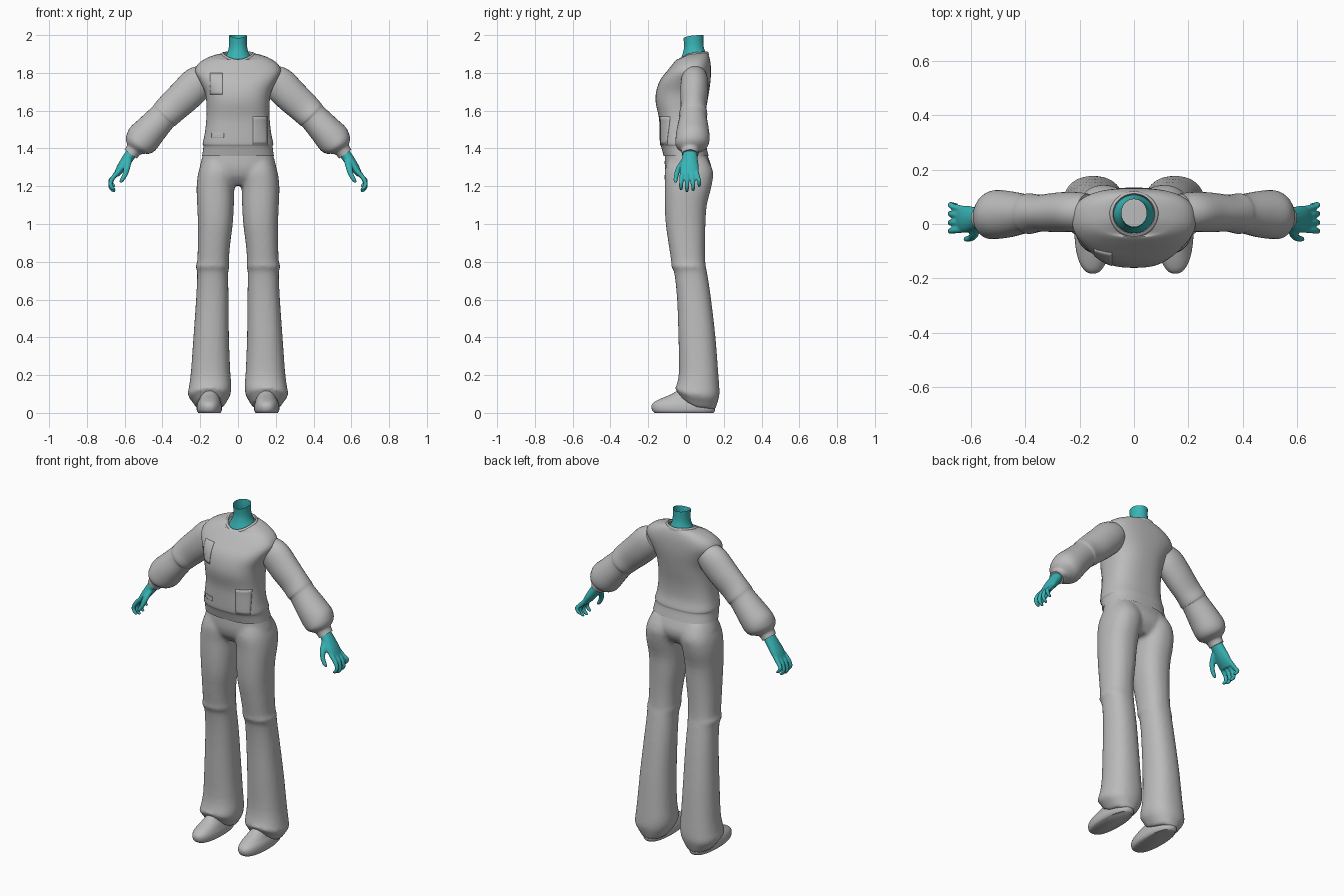
import bpy, bmesh, math
from mathutils import Vector
from mathutils.bvhtree import BVHTree

if "Cube" in bpy.data.objects:
    bpy.data.objects.remove(bpy.data.objects["Cube"])


def material(name, rgb):
    m = bpy.data.materials.new(name)
    m.diffuse_color = (*rgb, 1)
    m.use_nodes = True
    m.node_tree.nodes["Principled BSDF"].inputs["Base Color"].default_value = m.diffuse_color
    return m


CLOTH = material("grey cloth", (0.5, 0.5, 0.5))
SKIN = material("teal skin", (0.04, 0.46, 0.47))


def smooth_rows(rows, steps=3):
    """Catmull-Rom interpolation of a list of equal-length tuples."""
    out = []
    for i in range(len(rows) - 1):
        p = [rows[max(i - 1, 0)], rows[i], rows[i + 1], rows[min(i + 2, len(rows) - 1)]]
        for s in range(steps):
            t = s / steps
            out.append([0.5 * (2 * b + (c - a) * t + (2 * a - 5 * b + 4 * c - d) * t * t
                               + (3 * b - a - 3 * c + d) * t ** 3) for a, b, c, d in zip(*p)])
    return out + [list(rows[-1])]


def skin_rings(bm, rings, cap):
    loops = [[bm.verts.new(p) for p in ring] for ring in rings]
    n = len(loops[0])
    for a, b in zip(loops, loops[1:]):
        for i in range(n):
            bm.faces.new((a[i], a[(i + 1) % n], b[(i + 1) % n], b[i]))
    if cap:
        bm.faces.new(loops[0])
        bm.faces.new(loops[-1][::-1])


def se(v, power):
    return math.copysign(abs(v) ** (2 / power), v)


def body(bm, rows, sx=1, power=2.3, cap=True, n=40):
    """Horizontal rings: (z, centre x, half width, front y, back y, front lift)."""
    rings = []
    for z, cx, rx, yf, yb, lift in smooth_rows(rows):
        ring = []
        for i in range(n):
            c, s = math.cos(math.tau * i / n), math.sin(math.tau * i / n)
            ring.append((sx * (cx + rx * se(c, power)),
                         (yf + yb) / 2 + (yb - yf) / 2 * se(s, power),
                         z + lift * ((1 - s) / 2) ** 3))
        rings.append(ring)
    skin_rings(bm, rings, cap)


def tube(bm, rows, sx=1, n=24):
    """Rings across a path: (x, y, z, in-plane radius, y radius)."""
    pts = smooth_rows(rows)
    rings = []
    for k, (x, y, z, a, b) in enumerate(pts):
        p, q = pts[max(k - 1, 0)], pts[min(k + 1, len(pts) - 1)]
        u = Vector((p[2] - q[2], 0, q[0] - p[0])).normalized()
        rings.append([(sx * (x + u.x * a * math.cos(t)), y + b * math.sin(t), z + u.z * a * math.cos(t))
                      for t in (math.tau * i / n for i in range(n))])
    skin_rings(bm, rings, True)


def finish(bm, name, mat, voxel=0):
    bmesh.ops.recalc_face_normals(bm, faces=bm.faces[:])
    me = bpy.data.meshes.new(name)
    bm.to_mesh(me)
    bm.free()
    ob = bpy.data.objects.new(name, me)
    bpy.context.collection.objects.link(ob)
    me.materials.append(mat)
    bpy.context.view_layer.objects.active = ob
    ob.select_set(True)
    bpy.ops.object.shade_smooth_by_angle(angle=math.radians(50))
    ob.select_set(False)
    if voxel:  # fuse overlapping volumes into one soft skin
        r = ob.modifiers.new("fuse", 'REMESH')
        r.mode, r.voxel_size, r.use_smooth_shade = 'VOXEL', voxel, True
        s = ob.modifiers.new("soften", 'SMOOTH')
        s.factor, s.iterations = 0.5, 4
    return ob


# Shirt body
bm = bmesh.new()
body(bm, [(1.905, 0, .085, -.04, .113, -.04), (1.898, 0, .12, -.045, .117, -.03),
          (1.88, 0, .165, -.05, .124, -.01), (1.85, 0, .208, -.068, .13, 0),
          (1.81, 0, .228, -.1, .132, 0), (1.76, 0, .205, -.138, .13, 0),
          (1.70, 0, .176, -.158, .122, 0), (1.64, 0, .167, -.16, .112, 0),
          (1.56, 0, .167, -.143, .098, 0), (1.48, 0, .176, -.14, .095, 0),
          (1.425, 0, .187, -.138, .108, 0), (1.41, 0, .183, -.132, .108, 0),
          (1.36, 0, .19, -.118, .12, 0)], power=2.5, cap=False, n=56)
shirt = finish(bm, "shirt_body", CLOTH)

# Collar band
bm = bmesh.new()
body(bm, [(1.900, 0, .074, -.034, .107, -.035), (1.912, 0, .078, -.038, .112, -.04),
          (1.908, 0, .088, -.046, .119, -.04), (1.893, 0, .094, -.05, .121, -.035)],
     power=2, cap=False)
finish(bm, "collar", CLOTH)

# Neck, open at the top
bm = bmesh.new()
body(bm, [(2.0, 0, .048, -.014, .092, -.015), (1.95, 0, .047, -.01, .092, -.01),
          (1.915, 0, .054, -.018, .1, -.015), (1.89, 0, .068, -.032, .108, -.03),
          (1.87, 0, .076, -.036, .11, -.03)], power=2, cap=False)
finish(bm, "neck", SKIN)

# Trousers: hips and two flared legs
bm = bmesh.new()
body(bm, [(1.40, 0, .18, -.11, .10, 0), (1.36, 0, .188, -.112, .115, 0),
          (1.30, 0, .203, -.112, .135, 0), (1.25, 0, .2, -.098, .125, 0),
          (1.205, 0, .13, -.06, .09, 0)])
for sx in (1, -1):
    body(bm, [(1.35, .1, .08, -.09, .11, 0), (1.28, .108, .1, -.112, .143, 0),
              (1.20, .119, .1, -.112, .135, 0), (1.10, .119, .097, -.112, .11, 0),
              (1.0, .12, .092, -.107, .103, 0), (.88, .128, .085, -.09, .1, 0),
              (.80, .132, .084, -.078, .102, 0), (.775, .135, .09, -.078, .105, 0),
              (.74, .134, .082, -.062, .112, 0), (.6, .136, .086, -.047, .133, 0),
              (.4, .142, .094, -.04, .156, 0), (.22, .145, .104, -.037, .17, 0),
              (.14, .147, .112, -.052, .176, 0), (.09, .153, .112, -.06, .176, .04),
              (.05, .151, .09, -.05, .165, .07), (.02, .15, .07, -.045, .155, .085)], sx)
finish(bm, "trousers", CLOTH, 0.011)

for sx, side in ((1, "left"), (-1, "right")):
    # Puffed sleeve and cuff
    bm = bmesh.new()
    tube(bm, [(.17, .045, 1.78, .07, .066), (.215, .045, 1.745, .09, .073),
              (.28, .043, 1.68, .089, .073), (.345, .04, 1.62, .084, .068),
              (.385, .038, 1.58, .08, .075), (.40, .038, 1.565, .077, .072),
              (.46, .036, 1.50, .084, .085), (.505, .035, 1.45, .09, .09),
              (.532, .03, 1.42, .076, .084), (.545, .025, 1.402, .055, .06),
              (.552, .022, 1.392, .043, .047), (.568, .022, 1.37, .04, .044)], sx, 32)
    finish(bm, side + "_sleeve", CLOTH)

    # Hand: palm, four curled fingers and a thumb
    bm = bmesh.new()
    tube(bm, [(.55, .022, 1.395, .031, .034), (.585, .02, 1.345, .029, .042),
              (.62, .018, 1.295, .024, .05), (.645, .018, 1.258, .015, .046)], sx)
    for y0, y1, drop in ((-.02, -.026, .0), (.007, .005, -.01), (.032, .038, -.005), (.055, .07, .018)):
        tube(bm, [(.63, y0, 1.28, .013, .013), (.662, (y0 + y1) / 2, 1.245, .0125, .0125),
                  (.676, y1, 1.212 + drop, .011, .011), (.664, y1, 1.19 + drop, .01, .01),
                  (.650, y1, 1.181 + drop, .006, .006)], sx, 12)
    tube(bm, [(.58, -.005, 1.34, .02, .02), (.588, -.035, 1.30, .018, .017),
              (.598, -.05, 1.262, .014, .013), (.615, -.055, 1.232, .011, .011),
              (.626, -.055, 1.22, .006, .006)], sx, 12)
    finish(bm, side + "_hand", SKIN, 0.005)

    # Shoe
    bm = bmesh.new()
    body(bm, [(0, .152, .058, -.165, .145, 0), (.012, .152, .066, -.178, .153, 0),
              (.035, .152, .067, -.183, .155, 0), (.055, .152, .062, -.172, .15, 0),
              (.075, .15, .054, -.135, .145, 0), (.10, .15, .045, -.075, .135, 0),
              (.13, .15, .035, -.03, .12, 0)], sx)
    finish(bm, side + "_shoe", CLOTH)

# Pocket plates following the shirt front
tree = BVHTree.FromPolygons([v.co for v in shirt.data.vertices],
                            [p.vertices[:] for p in shirt.data.polygons])
for name, x0, x1, z0, z1 in (("chest_pocket", -.148, -.082, 1.685, 1.8),
                             ("waist_flap", -.14, -.075, 1.458, 1.482),
                             ("side_pocket", .08, .155, 1.42, 1.57)):
    bm = bmesh.new()
    n = 8
    grid = []
    for j in range(n + 1):
        row = []
        for i in range(n + 1):
            x, z = x0 + (x1 - x0) * i / n, z0 + (z1 - z0) * j / n
            hit = tree.ray_cast(Vector((x, -1, z)), Vector((0, 1, 0)))[0]
            row.append(bm.verts.new((x, (hit.y if hit else -.1) - .004, z)))
        grid.append(row)
    for j in range(n):
        for i in range(n):
            bm.faces.new((grid[j][i], grid[j][i + 1], grid[j + 1][i + 1], grid[j + 1][i]))
    plate = finish(bm, name, CLOTH)
    plate.modifiers.new("thickness", 'SOLIDIFY').thickness = 0.005
